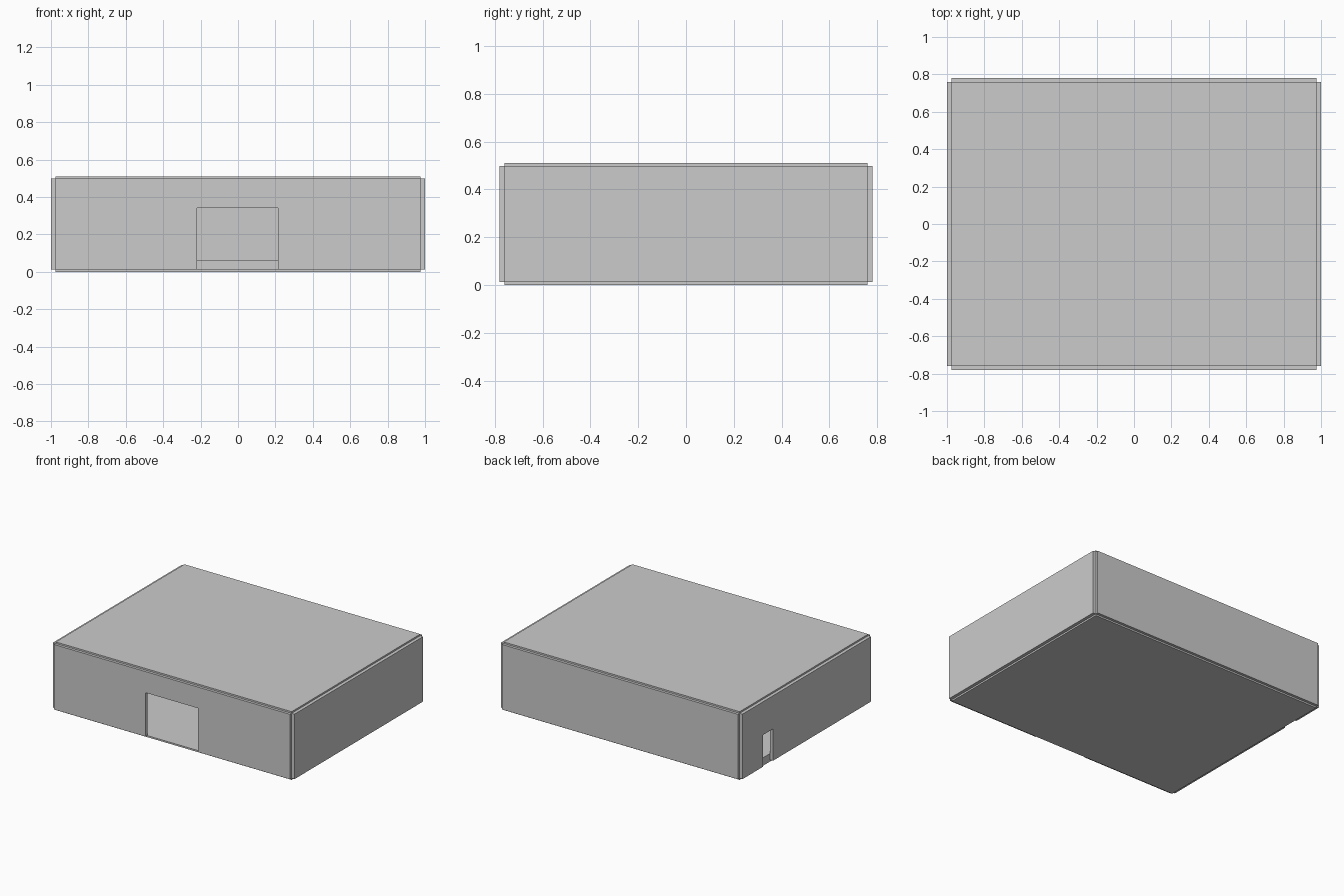
import bpy

if "Cube" in bpy.data.objects:
    bpy.data.objects.remove(bpy.data.objects["Cube"])

X, Y, H = 1.0, 0.78, 0.51          # outer half sizes and height
TX, TY, TZ = 0.024, 0.02, 0.012    # slab thicknesses
IX, IY = X - TX, Y - TY            # inner half sizes


def box(name, x0, x1, y0, y1, z0, z1):
    """Axis-aligned box given by its limits."""
    bpy.ops.mesh.primitive_cube_add(
        size=1, location=((x0 + x1) / 2, (y0 + y1) / 2, (z0 + z1) / 2))
    ob = bpy.context.object
    ob.name = name
    ob.scale = (x1 - x0, y1 - y0, z1 - z0)
    bpy.ops.object.transform_apply(location=False, rotation=False, scale=True)
    return ob


def cut(target, cutter):
    """Cut a doorway, then remove the cutter."""
    cutter.hide_render = True
    mod = target.modifiers.new("doorway", 'BOOLEAN')
    mod.operation = 'DIFFERENCE'
    mod.solver = 'EXACT'
    mod.object = cutter
    bpy.context.view_layer.objects.active = target
    bpy.ops.object.modifier_apply(modifier=mod.name)
    bpy.data.objects.remove(cutter, do_unlink=True)


# floor and roof slabs
box("floor", -IX, IX, -IY, IY, 0, TZ)
box("roof", -IX, IX, -IY, IY, H - TZ, H)

# walls, leaving the small stepped notches along every edge
front = box("front_wall", -IX, IX, -Y, -IY, TZ, H - TZ)
box("back_wall", -IX, IX, IY, Y, TZ, H - TZ)
left = box("left_wall", -X, -IX, -IY, IY, TZ, H - TZ)
box("right_wall", IX, X, -IY, IY, TZ, H - TZ)

# large front doorway and small side doorway, both down to the floor
cut(front, box("front_cutter", -0.218, 0.215, -0.9, -0.7, -0.1, 0.34))
cut(left, box("side_cutter", -1.1, -0.9, 0.40, 0.52, -0.1, 0.25))

# low raised platform across the rear of the room
box("rear_platform", -IX, IX, 0.0, IY, TZ, 0.06)
